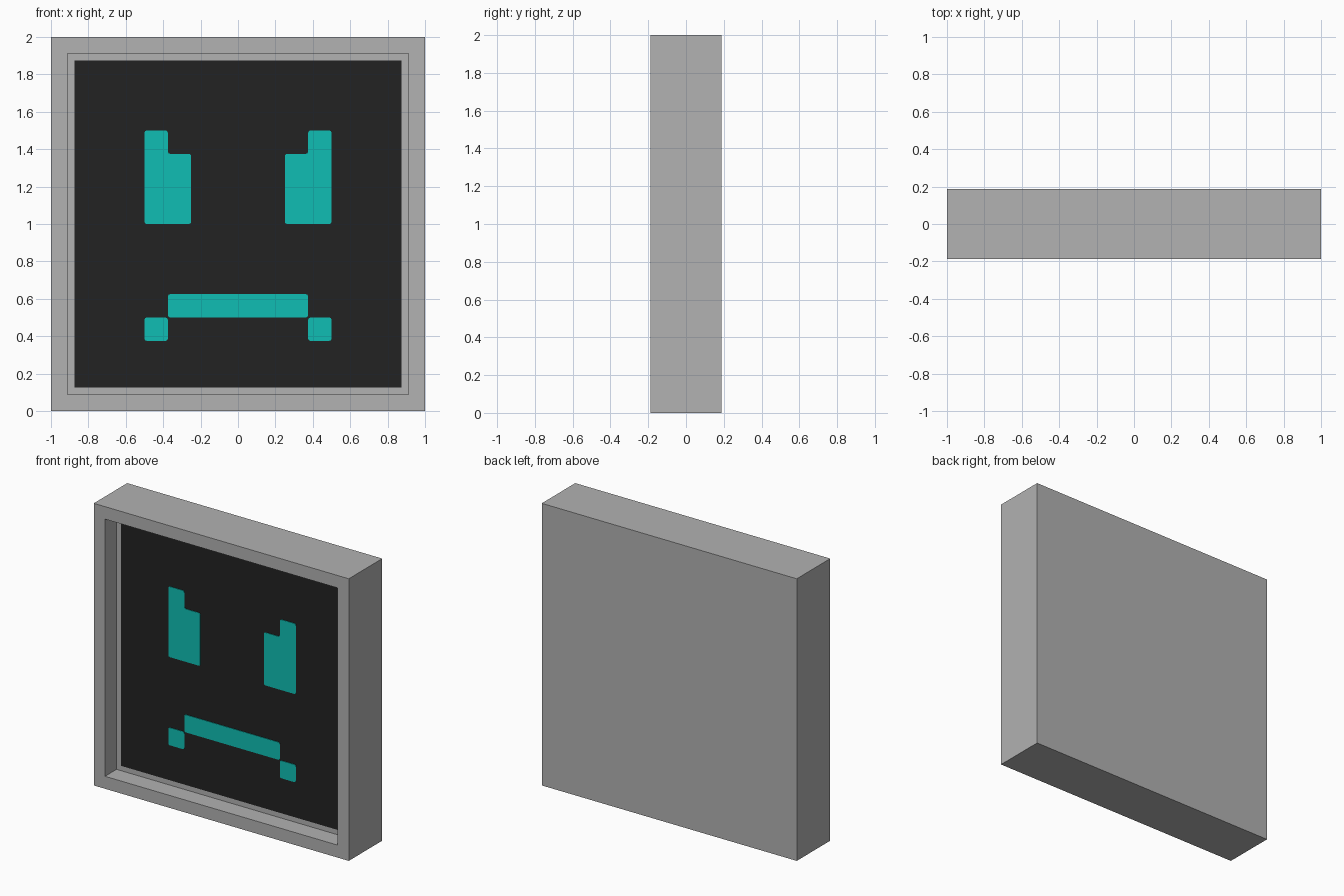
import bpy, bmesh
from mathutils import Vector

cube = bpy.data.objects.get("Cube")
if cube:
    bpy.data.objects.remove(cube, do_unlink=True)

HALF_DEPTH = 0.1875
BORDER = 0.125
RECESS = 0.125
SCREEN_Y = -HALF_DEPTH + RECESS
PLATE = 0.004


def material(name, rgb):
    mat = bpy.data.materials.new(name)
    mat.use_nodes = True
    mat.diffuse_color = (*rgb, 1)
    mat.node_tree.nodes["Principled BSDF"].inputs["Base Color"].default_value = (*rgb, 1)
    return mat


grey = material("casing grey", (0.445, 0.445, 0.445))
black = material("screen black", (0.016, 0.016, 0.016))
teal = material("glowing teal", (0.005, 0.515, 0.456))


def finish(name, bm, mat):
    bmesh.ops.recalc_face_normals(bm, faces=bm.faces)
    mesh = bpy.data.meshes.new(name)
    bm.to_mesh(mesh)
    bm.free()
    mesh.materials.append(mat)
    obj = bpy.data.objects.new(name, mesh)
    bpy.context.collection.objects.link(obj)
    return obj


def plate(name, outline, front_y, mat, corner=0.0):
    """Thin plate facing the front, from an (x, z) outline with optional rounded corners."""
    bm = bmesh.new()
    bm.faces.new([bm.verts.new((x, front_y, z)) for x, z in outline])
    if corner:
        bmesh.ops.bevel(bm, geom=bm.verts[:], offset=corner, segments=2,
                        profile=0.5, affect='VERTICES')
    solid = bmesh.ops.extrude_face_region(bm, geom=bm.faces[:])
    moved = [g for g in solid["geom"] if isinstance(g, bmesh.types.BMVert)]
    bmesh.ops.translate(bm, verts=moved, vec=(0, PLATE, 0))
    return finish(name, bm, mat)


def rect(x0, x1, z0, z1):
    return [(x0, z0), (x1, z0), (x1, z1), (x0, z1)]


# Casing: a square slab with a recess pushed into its front
bm = bmesh.new()
bmesh.ops.create_cube(bm, size=2)
bmesh.ops.scale(bm, verts=bm.verts, vec=(1, HALF_DEPTH, 1))
bmesh.ops.translate(bm, verts=bm.verts, vec=(0, 0, 1))
bm.normal_update()
front = min(bm.faces, key=lambda f: f.calc_center_median().y)
bmesh.ops.inset_region(bm, faces=[front], thickness=BORDER)
floor = bmesh.ops.extrude_discrete_faces(bm, faces=[front])["faces"][0]
bmesh.ops.translate(bm, verts=floor.verts, vec=Vector((0, RECESS + PLATE, 0)))
finish("casing", bm, grey)

# Dark screen filling the bottom of the recess
inner = 1 - BORDER
plate("screen", rect(-inner, inner, BORDER, 2 - BORDER), SCREEN_Y, black)

# Face: stepped eyes and a downturned mouth
FACE_Y = SCREEN_Y - PLATE
EYE = [(0.25, 1.0), (0.5, 1.0), (0.5, 1.5), (0.375, 1.5), (0.375, 1.375), (0.25, 1.375)]
for side, s in (("left", 1), ("right", -1)):
    plate(side + "_eye", [(s * x, z) for x, z in EYE], FACE_Y, teal, 0.012)
    plate(side + "_mouth_corner", [(s * x, z) for x, z in rect(0.375, 0.5, 0.375, 0.5)],
          FACE_Y, teal, 0.012)
plate("mouth", rect(-0.375, 0.375, 0.5, 0.625), FACE_Y, teal, 0.012)
